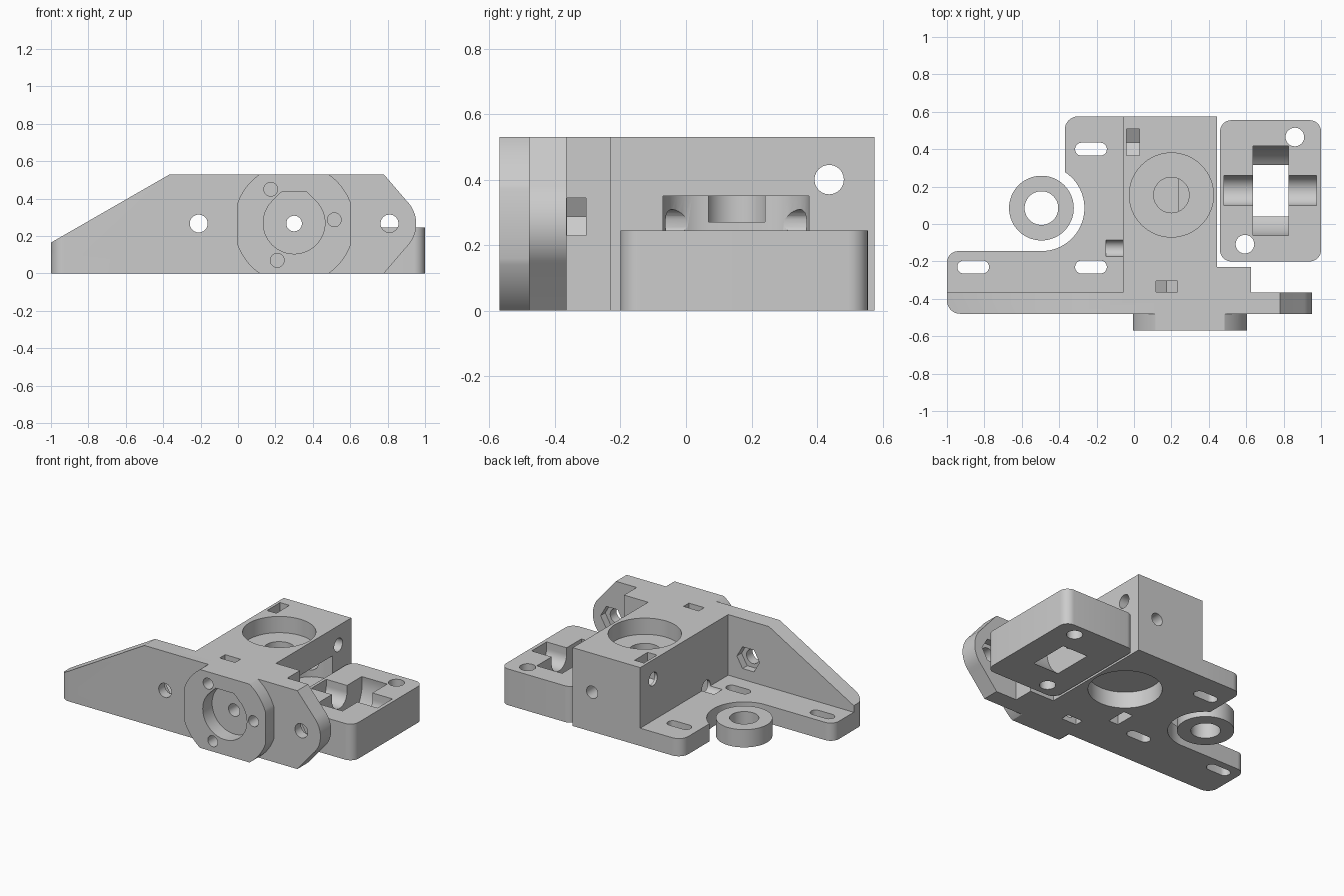
import bpy, bmesh
from math import cos, sin, radians, tan
from mathutils import Vector

if "Cube" in bpy.data.objects:
    bpy.data.objects.remove(bpy.data.objects["Cube"])

grey = bpy.data.materials.new("plain grey")
grey.use_nodes = True
COLOUR = (0.6, 0.6, 0.6, 1)
grey.diffuse_color = COLOUR
grey.node_tree.nodes["Principled BSDF"].inputs["Base Color"].default_value = COLOUR


def arc(cx, cy, r, start=0, end=360, n=48):
    """Points on an arc; a full circle leaves out the repeated last point."""
    count = n if end - start == 360 else n + 1
    angles = [radians(start + (end - start) * i / n) for i in range(count)]
    return [(cx + r * cos(a), cy + r * sin(a)) for a in angles]


def rect(x0, x1, y0, y1):
    return [(x0, y0), (x1, y0), (x1, y1), (x0, y1)]


def fillet(points, radii, n=8):
    """Round the corners of an outline, radii keyed by corner index."""
    out = []
    for i, p in enumerate(points):
        if i not in radii:
            out.append(p)
            continue
        p, r = Vector(p), radii[i]
        a = (Vector(points[i - 1]) - p).normalized()
        b = (Vector(points[(i + 1) % len(points)]) - p).normalized()
        half = a.angle(b) / 2
        centre = p + (a + b).normalized() * r / sin(half)
        u = (p + a * r / tan(half) - centre).normalized()
        v = (p + b * r / tan(half) - centre).normalized()
        out += [tuple(centre + u.slerp(v, k / n) * r) for k in range(n + 1)]
    return out


def prism(name, outline, axis, low, high):
    """Extrude an outline along an axis; outline is (y,z), (x,z) or (x,y)."""
    place = {"x": lambda u, v, w: (w, u, v),
             "y": lambda u, v, w: (u, w, v),
             "z": lambda u, v, w: (u, v, w)}[axis]
    bm = bmesh.new()
    face = bm.faces.new([bm.verts.new(place(u, v, low)) for u, v in outline])
    new = bmesh.ops.extrude_face_region(bm, geom=[face])["geom"]
    shift = Vector(place(0, 0, high - low))
    bmesh.ops.translate(bm, vec=shift, verts=[g for g in new if isinstance(g, bmesh.types.BMVert)])
    bmesh.ops.recalc_face_normals(bm, faces=bm.faces)
    mesh = bpy.data.meshes.new(name)
    bm.to_mesh(mesh)
    bm.free()
    mesh.materials.append(grey)
    obj = bpy.data.objects.new(name, mesh)
    bpy.context.collection.objects.link(obj)
    return obj


def combine(target, tool, operation):
    """Apply a boolean and remove the tool object."""
    tool.hide_render = True
    mod = target.modifiers.new("combine", "BOOLEAN")
    mod.operation, mod.solver, mod.object = operation, "EXACT", tool
    bpy.context.view_layer.objects.active = target
    bpy.ops.object.modifier_apply(modifier=mod.name)
    bpy.data.objects.remove(tool)


def cut(target, outline, axis, low, high):
    combine(target, prism("cutter", outline, axis, low, high), "DIFFERENCE")


def nut_slot(u, v, half, du, dv, length=0.6):
    """Slot outline with a hexagon point, open toward direction (du, dv)."""
    tip, side = half * 1.155, half * 0.577
    shape = [(-tip, 0), (-side, half), (length, half), (length, -half), (-side, -half)]
    return [(u + s * du - t * dv, v + s * dv + t * du) for s, t in shape]


# Main block with its step on the left side
body = prism("bracket_body", [(-0.06, -0.42), (0.625, -0.42), (0.625, -0.23),
                              (0.445, -0.23), (0.445, 0.575), (-0.06, 0.575)], "z", 0, 0.53)

# Front wall: sloping arm on one end, rounded ear on the other
wall = prism("front_wall", [(-1, 0), (0.78, 0)] + arc(0.78, 0.265, 0.173, -45, 45, 20)
             + [(0.78, 0.53), (-0.365, 0.53), (-1, 0.165)], "y", -0.48, -0.365)
plan = prism("wall_plan", fillet(rect(-1, 1.2, -0.48, -0.3), {0: 0.07}), "z", -0.1, 0.7)
combine(wall, plan, "INTERSECT")
combine(body, wall, "UNION")

# Base plate, scooped around the washer
plate_outline = ([(-1, 0.575 - 0.72)] + arc(-0.495, 0.085, 0.23, -90, 57, 28)
                 + [(-0.37, 0.575), (0.1, 0.575), (0.1, -0.48), (-1, -0.48)])
last = len(plate_outline) - 1
plate = prism("base_plate", fillet(plate_outline, {0: 0.06, last - 3: 0.07, last: 0.07}), "z", 0, 0.12)
combine(body, plate, "UNION")

# Front boss: a disc trimmed flat on four sides
boss = prism("front_boss", arc(0.3, 0.265, 0.323, n=80), "y", -0.57, -0.42)
combine(boss, prism("trim", rect(-0.005, 0.605, 0, 0.53), "y", -0.7, -0.3), "INTERSECT")
combine(body, boss, "UNION")

# Bearing pockets and side cavity
cut(body, arc(0.2, 0.155, 0.225, n=64), "z", 0.42, 0.7)
cut(body, arc(0.2, 0.155, 0.225, n=64), "z", -0.1, 0.11)
cut(body, arc(0.2, 0.155, 0.095), "z", 0.27, 0.5)
cut(body, fillet(rect(0.24, 0.7, -0.07, 0.375), {0: 0.145, 3: 0.145}), "z", 0.18, 0.35)

# Boss recess with a flat roof, and the long bore behind it
recess = arc(0.3, 0.27, 0.165, 135, 405) + [(0.368, 0.435), (0.232, 0.435)]
cut(body, recess, "y", -0.7, -0.47)
cut(body, arc(0.3, 0.267, 0.042, n=24), "y", -0.7, 0.7)

# Three boss screws, each with a nut slot
for x, z, du, dv in [(0.175, 0.45, 0, 1), (0.515, 0.287, 1, 0), (0.21, 0.07, 0, -1)]:
    cut(body, arc(x, z, 0.037, n=24), "y", -0.7, -0.27)
    cut(body, nut_slot(x, z, 0.057, du, dv), "y", -0.363, -0.305)

# Cross screws through the block, each with a nut slot
for y, z, dv in [(0.437, 0.4, 1), (-0.13, 0.13, -1)]:
    cut(body, arc(y, z, 0.045, n=24), "x", -0.15, 0.7)
    cut(body, nut_slot(y, z, 0.07, 0, dv), "x", -0.04, 0.03)

# Wall screws with hexagon traps on the back
for x in (-0.21, 0.81):
    cut(body, arc(x, 0.267, 0.048, n=24), "y", -0.7, -0.3)
    cut(body, arc(x, 0.267, 0.085, n=6), "y", -0.415, -0.3)

# Mounting slots in the base plate
for x, y in [(-0.86, -0.23), (-0.23, -0.23), (-0.23, 0.4)]:
    slot = arc(x + 0.05, y, 0.035, -90, 90, 12) + arc(x - 0.05, y, 0.035, 90, 270, 12)
    cut(body, slot, "z", -0.1, 0.25)

# Loose washer
washer = prism("washer", arc(-0.495, 0.085, 0.173, n=64), "z", 0, 0.12)
cut(washer, arc(-0.495, 0.085, 0.09), "z", -0.1, 0.3)

# Idler block with a wheel pocket, axle groove and two screw holes
idler = prism("idler_block", fillet(rect(0.46, 1, -0.2, 0.555), dict.fromkeys(range(4), 0.06)), "z", 0, 0.245)
cut(idler, arc(0.178, 0.2, 0.2425, n=64), "x", 0.635, 0.825)
groove = arc(0.178, 0.2, 0.08, 180, 360, 24) + [(0.258, 0.4), (0.098, 0.4)]
cut(idler, groove, "x", 0.48, 0.975)
for x, y in [(0.86, 0.465), (0.593, -0.108)]:
    cut(idler, arc(x, y, 0.05, n=24), "z", -0.1, 0.4)

# Smooth the round surfaces, keep the edges sharp
for obj in (body, washer, idler):
    bpy.ops.object.select_all(action="DESELECT")
    obj.select_set(True)
    bpy.context.view_layer.objects.active = obj
    bpy.ops.object.shade_smooth_by_angle(angle=radians(30))
